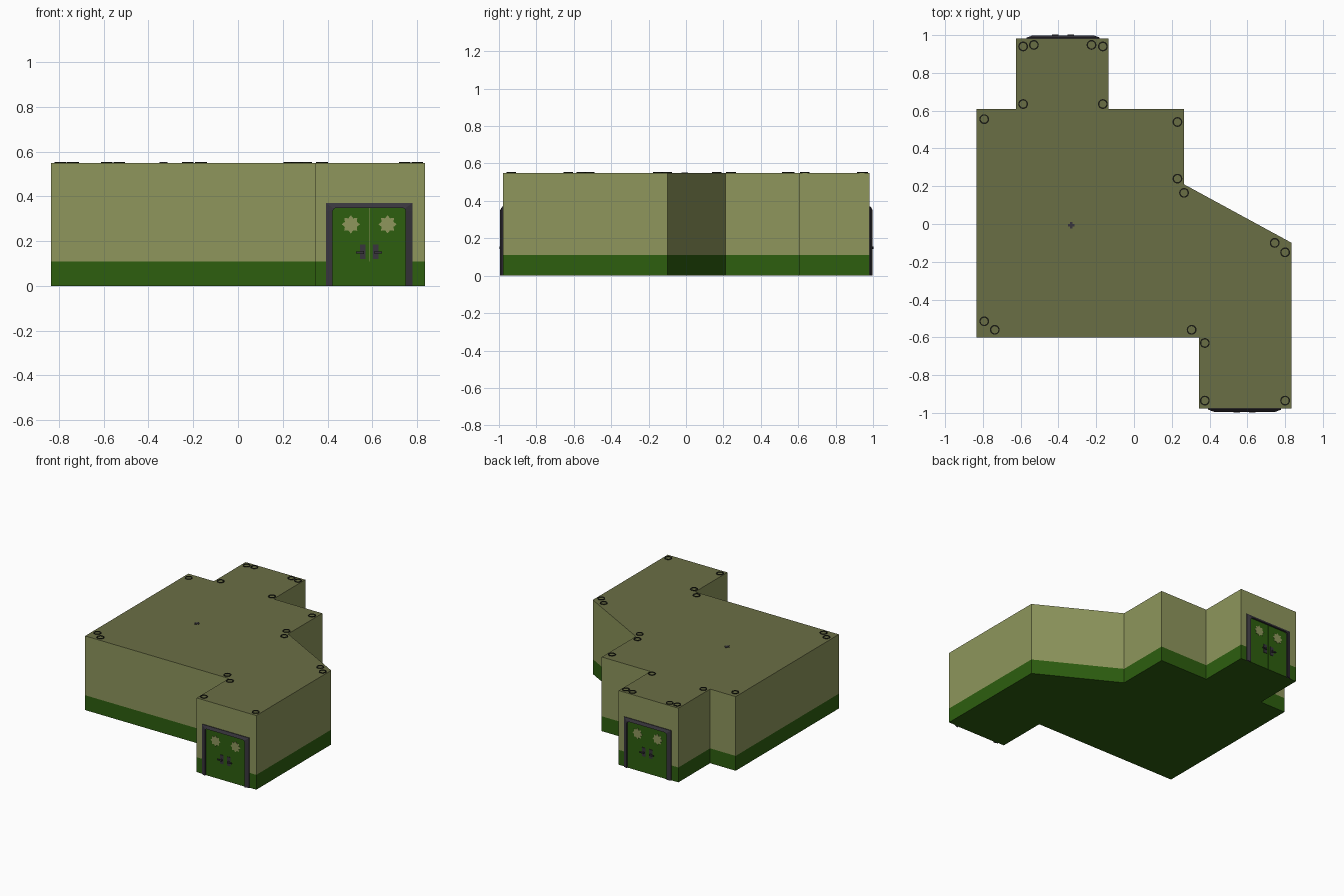
import bpy, bmesh, math
from mathutils import Matrix, Vector

if "Cube" in bpy.data.objects:
    bpy.data.objects.remove(bpy.data.objects["Cube"])


def material(name, rgb):
    lin = [((c / 255 + 0.055) / 1.055) ** 2.4 for c in rgb]
    m = bpy.data.materials.new(name)
    m.diffuse_color = (*lin, 1)
    m.use_nodes = True
    m.node_tree.nodes["Principled BSDF"].inputs["Base Color"].default_value = m.diffuse_color
    return m


OLIVE = material("olive_wall", (142, 150, 92))
ROOF = material("dark_olive_roof", (106, 110, 69))
GREEN = material("door_green", (45, 94, 15))
CHARCOAL = material("charcoal_metal", (56, 53, 60))
BLACK = material("black_ring", (24, 26, 18))


def finish(name, bm, mats, matrix=None):
    bmesh.ops.recalc_face_normals(bm, faces=bm.faces)
    mesh = bpy.data.meshes.new(name)
    bm.to_mesh(mesh)
    bm.free()
    for m in mats:
        mesh.materials.append(m)
    obj = bpy.data.objects.new(name, mesh)
    if matrix:
        obj.matrix_world = matrix
    bpy.context.collection.objects.link(obj)
    return obj


def strip(bm, a, b, closed=True):
    """Quads between two point rows of equal length."""
    n = len(a)
    for i in range(n if closed else n - 1):
        j = (i + 1) % n
        bm.faces.new((a[i], a[j], b[j], b[i]))


def prism(bm, pts, y0, y1):
    """Solid from an x-z outline, from depth y0 to y1."""
    a = [bm.verts.new((x, y0, z)) for x, z in pts]
    b = [bm.verts.new((x, y1, z)) for x, z in pts]
    strip(bm, a, b)
    bm.faces.new(a)
    bm.faces.new(b)


def rect(x0, x1, z0, z1):
    return [(x0, z0), (x1, z0), (x1, z1), (x0, z1)]


# Building shell: plan outline with a green skirting band and darker roof
PLAN = [(-.835, -.60), (.345, -.60), (.345, -.978), (.835, -.978),
        (.835, -.10), (.265, .21), (.265, .61), (-.135, .61),
        (-.135, .982), (-.625, .982), (-.625, .61), (-.835, .61)]
BAND, TOP = 0.11, 0.55
bm = bmesh.new()
rows = [[bm.verts.new((x, y, z)) for x, y in PLAN] for z in (0, BAND, TOP)]
strip(bm, rows[0], rows[1])
strip(bm, rows[1], rows[2])
bm.faces.new(rows[0])
bm.faces.new(rows[2])
for f in bm.faces:
    z = sum(v.co.z for v in f.verts) / len(f.verts)
    f.material_index = 0 if z < BAND else 2 if z > TOP - 0.01 else 1
finish("building_shell", bm, [GREEN, OLIVE, ROOF])


def double_door(label, matrix):
    # Frame: bevelled surround, raised toward the opening
    inner = [(-.163, 0), (-.163, .335), (-.158, .345), (-.148, .349)]
    outer = [(-.193, 0), (-.193, .335), (-.193, .37), (-.148, .37)]
    inner += [(-x, z) for x, z in reversed(inner)]
    outer += [(-x, z) for x, z in reversed(outer)]
    bm = bmesh.new()
    loops = [[bm.verts.new((x, y, z)) for x, z in pts] for pts, y in
             ((outer, 0), (outer, -.005), (inner, -.016), (inner, 0))]
    for i in range(4):
        strip(bm, loops[i], loops[(i + 1) % 4], closed=False)
    for end in (0, -1):
        bm.faces.new([lp[end] for lp in loops])
    finish(label + "_door_frame", bm, [CHARCOAL], matrix)

    # Two leaves with a narrow seam
    leaves, stars, handles = bmesh.new(), bmesh.new(), bmesh.new()
    for s in (-1, 1):
        prism(leaves, rect(s * .001, s * .163, 0, .349), -.004, 0)
        # Eight-pointed window
        star = []
        for k in range(16):
            r = .041 if k % 2 == 0 else .029
            a = k * math.pi / 8
            star.append((s * .082 + r * math.cos(a), .275 + r * math.sin(a)))
        prism(stars, star, -.006, -.003)
        # Handle plate, spindle and lever
        prism(handles, rect(s * .016, s * .042, .12, .185), -.008, -.003)
        prism(handles, rect(s * .024, s * .034, .143, .155), -.020, -.008)
        prism(handles, rect(s * .024, s * .058, .145, .153), -.020, -.013)
    finish(label + "_door_leaves", leaves, [GREEN], matrix)
    finish(label + "_star_windows", stars, [OLIVE], matrix)
    finish(label + "_door_handles", handles, [CHARCOAL], matrix)


double_door("front", Matrix.Translation((.586, -.978, 0)))
double_door("back", Matrix.Translation((-.375, .982, 0)) @ Matrix.Rotation(math.pi, 4, 'Z'))

# Thin rings on the roof near the corners
RINGS = [(-.587, .94), (-.53, .948), (-.225, .948), (-.165, .94), (-.587, .635),
         (-.165, .635), (-.793, .555), (.23, .54), (.23, .24), (.265, .165),
         (.745, -.10), (.80, -.15), (-.793, -.515), (-.737, -.56),
         (.305, -.56), (.375, -.63), (.375, -.935), (.80, -.935)]
bm = bmesh.new()
for cx, cy in RINGS:
    loops = []
    for r, z in ((.026, TOP), (.026, TOP + .004), (.019, TOP + .004), (.019, TOP)):
        loops.append([bm.verts.new((cx + r * math.cos(a), cy + r * math.sin(a), z))
                      for a in (k * math.tau / 20 for k in range(20))])
    for i in range(4):
        strip(bm, loops[i], loops[(i + 1) % 4])
finish("roof_rings", bm, [BLACK])

# Small cross marker on the roof
bm = bmesh.new()
for sx, sy in ((.036, .012), (.012, .036)):
    m = Matrix.Translation((-.332, -.007, TOP + .001)) @ Matrix.Diagonal((sx, sy, .004, 1))
    bmesh.ops.create_cube(bm, size=1, matrix=m)
finish("roof_cross", bm, [CHARCOAL])
